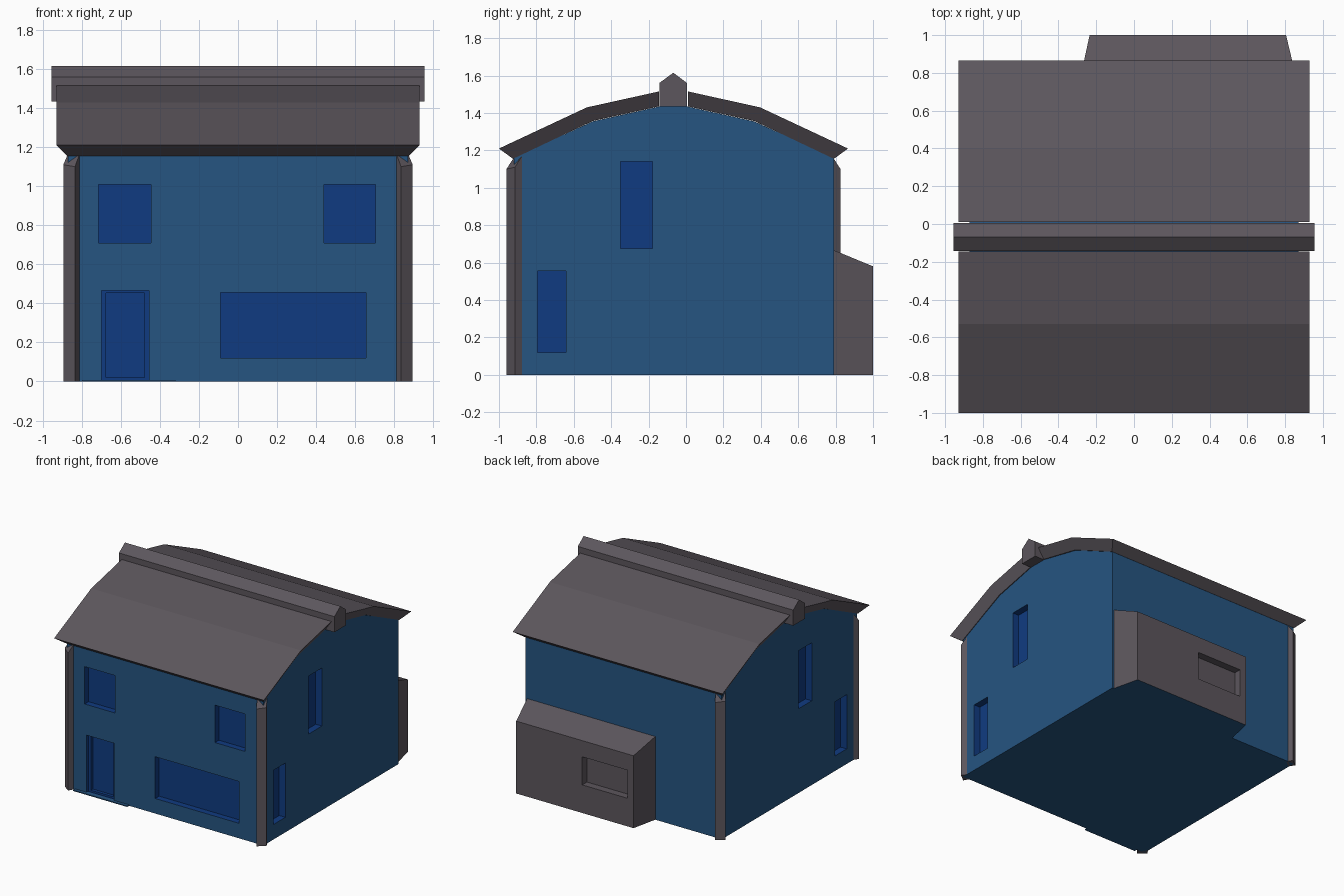
import bpy, bmesh

if "Cube" in bpy.data.objects:
    bpy.data.objects.remove(bpy.data.objects["Cube"])


def material(name, rgb):
    m = bpy.data.materials.new(name)
    m.diffuse_color = (*rgb, 1)
    m.use_nodes = True
    m.node_tree.nodes["Principled BSDF"].inputs["Base Color"].default_value = m.diffuse_color
    return m


WALL = material("wall blue", (0.019, 0.090, 0.220))
GLASS = material("window blue", (0.005, 0.044, 0.220))
TRIM = material("roof grey", (0.107, 0.093, 0.109))
MID = -0.067  # y of the ridge, the front and back mirror about it


def loft(name, ring_a, ring_b, mats, index=0):
    """Closed solid between two matching rings of 3D points."""
    bm = bmesh.new()
    a = [bm.verts.new(p) for p in ring_a]
    b = [bm.verts.new(p) for p in ring_b]
    n = len(a)
    bm.faces.new(a)
    bm.faces.new(b)
    for i in range(n):
        bm.faces.new((a[i], a[(i + 1) % n], b[(i + 1) % n], b[i]))
    bmesh.ops.recalc_face_normals(bm, faces=bm.faces)
    for f in bm.faces:
        f.material_index = index
    me = bpy.data.meshes.new(name)
    bm.to_mesh(me)
    bm.free()
    for m in mats:
        me.materials.append(m)
    ob = bpy.data.objects.new(name, me)
    bpy.context.collection.objects.link(ob)
    return ob


def box(name, x, y, z, mats, index=0):
    ring = [(x[0], y[0]), (x[1], y[0]), (x[1], y[1]), (x[0], y[1])]
    return loft(name, [(*p, z[0]) for p in ring], [(*p, z[1]) for p in ring], mats, index)


def extrude_x(name, profile, x0, x1, mats):
    return loft(name, [(x0, *p) for p in profile], [(x1, *p) for p in profile], mats)


def cut(target, x, y, z, index):
    """Recess whose faces take the given material slot."""
    cutter = box("cutter", x, y, z, list(target.data.materials), index)
    cutter.hide_render = True
    mod = target.modifiers.new("recess", 'BOOLEAN')
    mod.operation = 'DIFFERENCE'
    mod.solver = 'EXACT'
    mod.object = cutter
    bpy.context.view_layer.objects.active = target
    bpy.ops.object.modifier_apply(modifier=mod.name)
    bpy.data.objects.remove(cutter)


# House body with curved gable
body = extrude_x("house_walls",
                 [(-0.92, 0), (0.79, 0), (0.79, 1.16), (0.365, 1.355), (0.005, 1.435),
                  (-0.14, 1.435), (-0.5, 1.355), (-0.92, 1.16)],
                 -0.87, 0.87, [WALL, GLASS])

# Front windows and door
for x, z in (((-0.715, -0.445), (0.71, 1.01)), ((0.44, 0.705), (0.71, 1.01)),
             ((-0.09, 0.655), (0.12, 0.455)), ((-0.70, -0.455), (0.005, 0.465))):
    depth = 0.025 if z[0] < 0.1 else 0.05
    cut(body, x, (-1.0, -0.92 + depth), z, 1)
cut(body, (-0.677, -0.478), (-1.0, -0.87), (0.02, 0.452), 1)

# Side windows, the same on both sides
for y, z in (((-0.35, -0.18), (0.675, 1.14)), ((-0.793, -0.642), (0.12, 0.555))):
    cut(body, (0.815, 1.0), y, z, 1)
    cut(body, (-1.0, -0.815), y, z, 1)

# Doorstep
box("doorstep", (-0.8, -0.32), (-0.945, -0.91), (0, 0.008), [WALL])

# Roof slopes: the underside is inset from the eaves and verges
top = [(-1.0, 1.21), (-0.53, 1.43), (-0.145, 1.515)]
under = [(-0.145, 1.435), (-0.5, 1.357), (-0.925, 1.155)]
for name, flip in (("roof_front", False), ("roof_back", True)):
    def side(s):
        pts = [(s * 0.93, *p) for p in top] + [(s * 0.875, *p) for p in under]
        return [(x, 2 * MID - y, z) if flip else (x, y, z) for x, y, z in pts]
    loft(name, side(-1), side(1), [TRIM])

# Ridge beam
extrude_x("ridge_beam", [(-0.143, 1.435), (0.006, 1.435), (0.006, 1.56),
                         (-0.068, 1.615), (-0.143, 1.56)], -0.955, 0.955, [TRIM])

# Corner posts, set diagonally; the back right corner has none
for name, sx, back in (("post_front_right", 1, False), ("post_front_left", -1, False),
                       ("post_back_left", -1, True)):
    ring = [(0.81, -0.915, 1.17), (0.835, -0.96, 1.10), (0.895, -0.915, 1.11), (0.865, -0.87, 1.18)]
    ring = [(sx * x, 2 * MID - y if back else y, z) for x, y, z in ring]
    loft(name, [(x, y, 0) for x, y, z in ring], ring, [TRIM])

# Rear extension with lean-to top and tapered sides
ext = loft("rear_extension",
           [(-0.285, 0.77, 0), (0.86, 0.77, 0), (0.86, 0.77, 0.675), (-0.285, 0.77, 0.675)],
           [(-0.235, 1.0, 0), (0.805, 1.0, 0), (0.805, 1.0, 0.58), (-0.235, 1.0, 0.58)],
           [TRIM, WALL])
cut(ext, (-0.18, 0.22), (0.94, 1.1), (0.225, 0.45), 0)
for f in ext.data.polygons:  # blue base
    if f.normal.z < -0.9 and f.center.z < 0.01:
        f.material_index = 1
